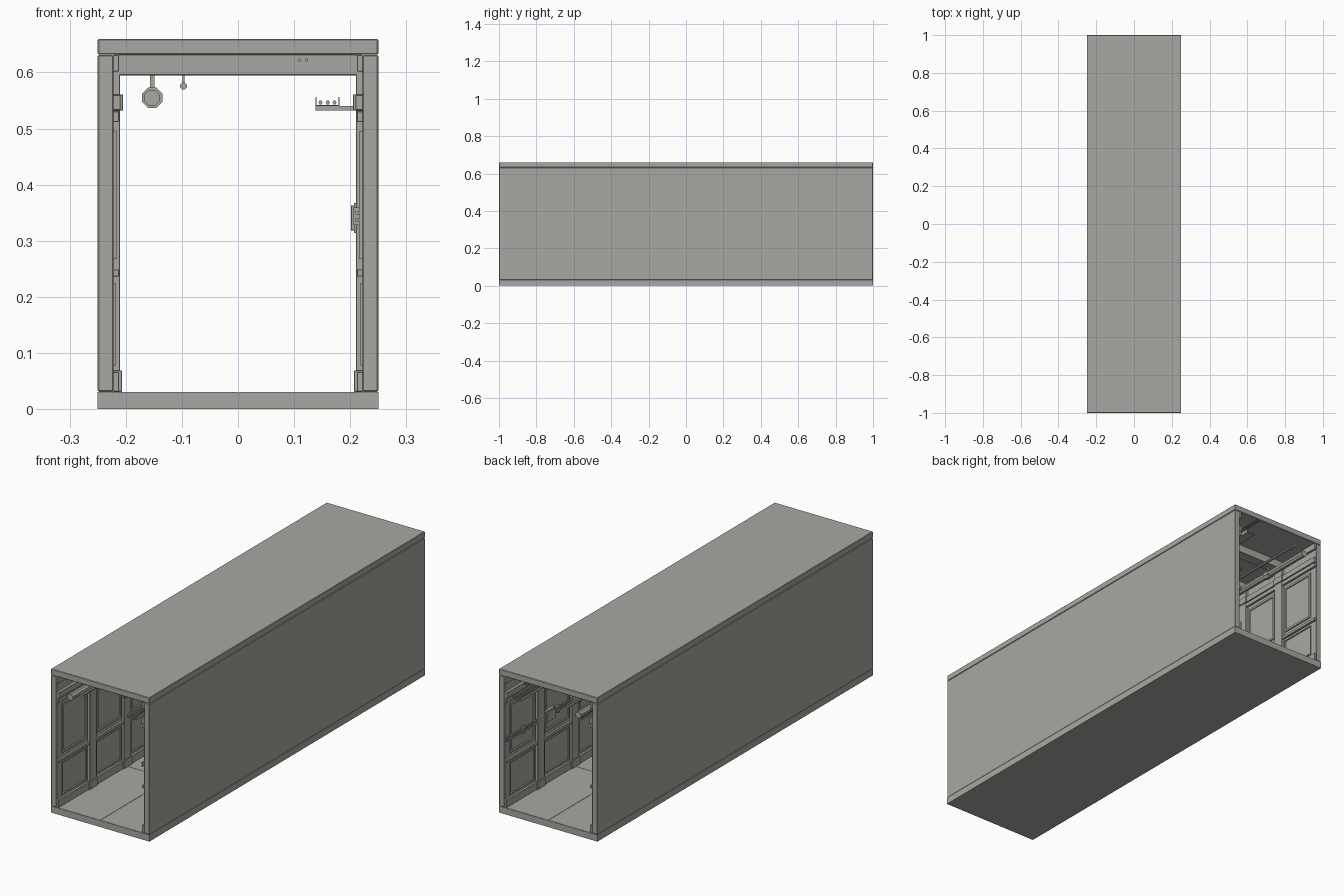
import bpy, bmesh, math
from mathutils import Matrix, Vector

cube = bpy.data.objects.get("Cube")
if cube:
    bpy.data.objects.remove(cube, do_unlink=True)

grey = bpy.data.materials.new("warm_grey")
grey.use_nodes = True
colour = (0.40, 0.39, 0.36, 1)
grey.diffuse_color = colour
grey.node_tree.nodes["Principled BSDF"].inputs["Base Color"].default_value = colour

STATIONS = [-0.75 + 0.25 * i for i in range(7)]   # pilaster and beam positions
BAYS = [-0.875 + 0.25 * i for i in range(8)]      # panel centres


def finish(name, bm, bevel=0):
    bmesh.ops.recalc_face_normals(bm, faces=bm.faces)
    mesh = bpy.data.meshes.new(name)
    bm.to_mesh(mesh)
    bm.free()
    mesh.materials.append(grey)
    obj = bpy.data.objects.new(name, mesh)
    bpy.context.collection.objects.link(obj)
    if bevel:
        mod = obj.modifiers.new("Bevel", "BEVEL")
        mod.width = bevel
        mod.segments = 1
    return obj


def add_box(bm, x, y, z):
    """Add a box from (low, high) ranges."""
    size = [b - a for a, b in (x, y, z)]
    mid = [(a + b) / 2 for a, b in (x, y, z)]
    m = Matrix.Translation(mid) @ Matrix.Diagonal((*size, 1))
    return bmesh.ops.create_cube(bm, size=1, matrix=m)["verts"]


def boxes(name, x, z, centres=(0,), width=2.0, bevel=0):
    """One box per y centre, all in one object."""
    bm = bmesh.new()
    for c in centres:
        add_box(bm, x, (c - width / 2, c + width / 2), z)
    return finish(name, bm, bevel)


def pipe(name, x, z, radius, sides=8, centres=(0,), length=2.0):
    bm = bmesh.new()
    for c in centres:
        m = (Matrix.Translation((x, c, z)) @ Matrix.Rotation(math.pi / 2, 4, "X")
             @ Matrix.Rotation(math.pi / sides, 4, "Z"))
        bmesh.ops.create_cone(bm, cap_ends=True, segments=sides, radius1=radius,
                              radius2=radius, depth=length, matrix=m)
    return finish(name, bm)


def wall_panels(name, side, z, depth, border):
    """Raised plates with a sunken centre on the inner face of a wall."""
    bm = bmesh.new()
    x = sorted((side * 0.223, side * (0.222 - depth)))
    for c in BAYS:
        add_box(bm, x, (c - 0.09, c + 0.09), z)
    bm.normal_update()
    inner = [f for f in bm.faces if f.normal.x * side < -0.9]
    bmesh.ops.inset_individual(bm, faces=inner, thickness=border)
    bmesh.ops.inset_individual(bm, faces=inner, thickness=0.003, depth=-0.004)
    return finish(name, bm)


# Floor, with narrow seams between the deck plates
boxes("floor_slab", (-0.25, 0.25), (0, 0.029))
bm = bmesh.new()
for left, right in ((-0.25, -0.0008), (0.0008, 0.25)):
    for c in (-0.75, -0.25, 0.25, 0.75):
        add_box(bm, (left, right), (c - 0.2492, c + 0.2492), (0.0285, 0.031))
finish("floor_plates", bm)

# Roof
boxes("roof_slab", (-0.25, 0.25), (0.632, 0.66), bevel=0.002)

# Walls and everything that lines them on both sides
for side, label in ((-1, "right"), (1, "left")):
    def span(inner, outer=0.223):
        return sorted((side * inner, side * outer))

    boxes(label + "_wall", span(0.222, 0.25), (0.031, 0.631), bevel=0.002)
    boxes(label + "_crown_trim", span(0.212), (0.602, 0.631), bevel=0.001)
    boxes(label + "_upper_rail", span(0.212), (0.512, 0.531), bevel=0.001)
    boxes(label + "_top_rail", span(0.209), (0.533, 0.560), bevel=0.001)
    boxes(label + "_middle_rail", span(0.212), (0.236, 0.249), bevel=0.001)
    boxes(label + "_skirting", span(0.212), (0.031, 0.066), bevel=0.001)
    boxes(label + "_pilasters", span(0.210), (0.031, 0.602), STATIONS, 0.05, 0.001)
    boxes(label + "_pilaster_bases", span(0.207), (0.031, 0.069), STATIONS, 0.06, 0.001)
    boxes(label + "_pilaster_caps", span(0.205), (0.532, 0.561), STATIONS, 0.06, 0.001)
    wall_panels(label + "_upper_panels", side, (0.268, 0.495), 0.006, 0.014)
    wall_panels(label + "_lower_panels", side, (0.078, 0.224), 0.005, 0.004)

# Ceiling beams
boxes("ceiling_beams", (-0.222, 0.222), (0.595, 0.632), STATIONS, 0.05, 0.001)

# Large hung pipe with collars and hanger rods
pipe("large_pipe", -0.153, 0.555, 0.015)
pipe("pipe_collars", -0.153, 0.555, 0.0195, centres=STATIONS, length=0.03)
boxes("pipe_hangers", (-0.157, -0.149), (0.565, 0.597), STATIONS, 0.008)

# Small pipe with hangers
pipe("small_pipe", -0.097, 0.576, 0.0065)
boxes("small_pipe_hangers", (-0.099, -0.095), (0.578, 0.597), STATIONS, 0.004)

# Ceiling wires threaded through the beams
for i, x in enumerate((0.110, 0.122)):
    pipe("ceiling_wire_%d" % (i + 1), x, 0.622, 0.003, 6)

# Cable tray on wall brackets
boxes("tray_brackets", (0.138, 0.212), (0.532, 0.540), STATIONS, 0.02)
boxes("tray_base", (0.138, 0.181), (0.540, 0.5425))
boxes("tray_inner_lip", (0.138, 0.1395), (0.540, 0.556))
boxes("tray_outer_lip", (0.1795, 0.181), (0.540, 0.556))
for i, x in enumerate((0.147, 0.160, 0.172)):
    pipe("tray_cable_%d" % (i + 1), x, 0.5465, 0.0038, 6)

# Wall conduits, clips and junction box
for i, z in enumerate((0.337, 0.350)):
    pipe("wall_conduit_%d" % (i + 1), 0.212, z, 0.004, 6)
boxes("conduit_clips", (0.206, 0.222), (0.328, 0.359), BAYS, 0.012)
boxes("junction_box", (0.201, 0.222), (0.318, 0.363), (0.69,), 0.06, 0.001)
boxes("junction_box_flange", (0.207, 0.222), (0.314, 0.367), (0.69,), 0.07)
